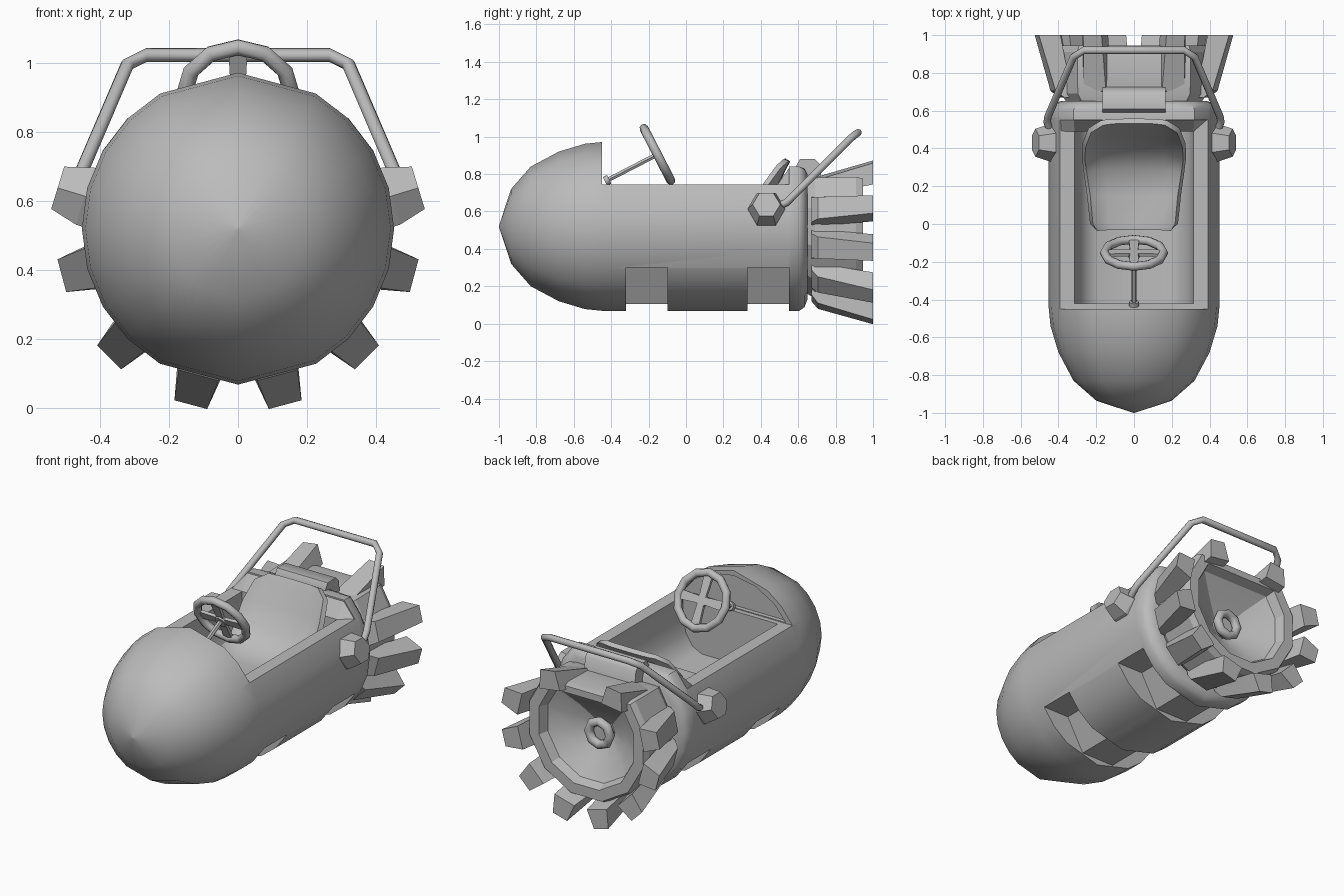
import bpy, bmesh
from math import sin, cos, radians, pi
from mathutils import Vector, Matrix

cube = bpy.data.objects.get("Cube")
if cube:
    bpy.data.objects.remove(cube)

AXIS_Z = 0.52
grey = bpy.data.materials.new("plain grey")
grey.use_nodes = True
grey.diffuse_color = (0.5, 0.5, 0.5, 1)
grey.node_tree.nodes["Principled BSDF"].inputs["Base Color"].default_value = (0.5, 0.5, 0.5, 1)


def finish(name, bm, smooth=None):
    """Turn a bmesh into a named object."""
    bmesh.ops.remove_doubles(bm, verts=bm.verts, dist=0.0005)
    bmesh.ops.recalc_face_normals(bm, faces=bm.faces)
    mesh = bpy.data.meshes.new(name)
    bm.to_mesh(mesh)
    bm.free()
    mesh.materials.append(grey)
    ob = bpy.data.objects.new(name, mesh)
    bpy.context.collection.objects.link(ob)
    if smooth:
        shade(ob, smooth)
    return ob


def select(ob):
    bpy.ops.object.select_all(action='DESELECT')
    ob.select_set(True)
    bpy.context.view_layer.objects.active = ob


def shade(ob, angle):
    select(ob)
    bpy.ops.object.shade_smooth_by_angle(angle=radians(angle))


def modify(ob, kind, **settings):
    select(ob)
    mod = ob.modifiers.new(kind.title(), kind)
    for key, value in settings.items():
        setattr(mod, key, value)
    bpy.ops.object.modifier_apply(modifier=mod.name)


def loft(name, rings, closed=True, caps=True, smooth=None):
    """Skin a list of equally long point rows."""
    bm = bmesh.new()
    rows = [[bm.verts.new(p) for p in ring] for ring in rings]
    n = len(rows[0])
    for a, b in zip(rows, rows[1:]):
        for i in range(n if closed else n - 1):
            j = (i + 1) % n
            bm.faces.new((a[i], a[j], b[j], b[i]))
    if caps:
        bm.faces.new(rows[0])
        bm.faces.new(rows[-1])
    return finish(name, bm, smooth)


def ring(y, r, top=2, angles=range(0, 360, 20), z=AXIS_Z):
    """Circle across the long axis, flattened above a height."""
    return [(r * sin(radians(a)), y, min(z + r * cos(radians(a)), top)) for a in angles]


def box(name, low, high):
    (a, b, c), (d, e, f) = low, high
    return loft(name, [[(a, y, c), (d, y, c), (d, y, f), (a, y, f)] for y in (b, e)])


def cut(ob, cutter):
    cutter.hide_render = True
    modify(ob, 'BOOLEAN', object=cutter, operation='DIFFERENCE', solver='EXACT')
    bpy.data.objects.remove(cutter)


def tube(name, points, r, sides=8):
    """Round bar along a path."""
    pts = [Vector(p) for p in points]
    rings = []
    for i, p in enumerate(pts):
        d = (pts[min(i + 1, len(pts) - 1)] - pts[max(i - 1, 0)]).normalized()
        u = d.cross(Vector((0, -0.7, 0.7))).normalized()
        v = d.cross(u)
        rings.append([p + r * (u * cos(t) + v * sin(t))
                      for t in (2 * pi * k / sides for k in range(sides))])
    return loft(name, rings, smooth=50)


def torus(name, centre, normal, major, minor, segs, sides=8):
    turn = Vector(normal).to_track_quat('Z', 'Y').to_matrix()
    rings = []
    for i in range(segs + 1):
        a = 2 * pi * i / segs
        rings.append([Vector(centre) + turn @ Vector((
            (major + minor * cos(t)) * cos(a), (major + minor * cos(t)) * sin(a), minor * sin(t)))
            for t in (2 * pi * k / sides for k in range(sides))])
    return loft(name, rings, caps=False, smooth=50)


# Hull: blunt nose and straight tube, facets wider at the crown and keel
facets = [a for a in range(0, 360, 15) if a not in (15, 165, 195, 345)]
profile = [(-1, 0.004), (-0.935, 0.2), (-0.83, 0.32), (-0.68, 0.4),
           (-0.54, 0.442), (-0.44, 0.452), (0.56, 0.452)]
hull = loft("hull", [ring(y, r, angles=facets) for y, r in profile])

# Cockpit opening, rounded tub and shallow hood recess
cut(hull, box("top_cutter", (-1, -0.45, 0.745), (1, 1, 2)))
half_tub = [(0.19, 0.43), (0.25, 0.46), (0.295, 0.53), (0.315, 0.63), (0.315, 0.8)]
tub = half_tub + [(-x, z) for x, z in reversed(half_tub)]
cut(hull, loft("tub_cutter", [[(x, y, z) for x, z in tub] for y in (-0.42, 0.54)]))
recess = loft("recess_cutter", [ring(y, 0.42) for y in (-0.475, -0.4)])
cut(recess, box("recess_floor", (-1, -1, -1), (1, 1, 0.75)))
cut(hull, recess)

# Wheel notches with slanted inner walls, and a raised belly between them
notch = [(0.11, -0.1), (0.11, 0.105), (0.22, 0.3), (0.6, 0.3), (0.6, -0.1)]
for y in (-0.32, 0.33):
    for s in (-1, 1):
        cut(hull, loft("notch_cutter", [[(s * x, w, z) for x, z in notch] for w in (y, y + 0.22)]))
    cut(hull, box("belly_cutter", (-0.5, y, -0.1), (0.5, y + 0.22, 0.105)))
shade(hull, 32)

# Collar behind the cockpit, with a sloping shoulder in front
collar = [(0.55, 0.452, 0.84), (0.605, 0.452, 0.84), (0.633, 0.432, 0.83), (0.65, 0.39, 0.8)]
loft("collar", [ring(y, r, top, facets) for y, r, top in collar], smooth=45)
arc = range(-75, 76, 15)
loft("shoulder", [ring(0.49, 0.446, 0.745, arc), ring(0.555, 0.45, 0.838, arc)], smooth=32)

# Tail drum: D-shaped, with a lip around a faceted hollow bowl
corners = (48, 75, 105, 135, 165, 195, 225, 255, 285, 312)
drum = [(0.63, 0.36, 0.77, 0.52), (0.69, 0.4, 0.78, 0.52), (0.91, 0.405, 0.785, 0.52),
        (0.945, 0.39, 0.775, 0.52), (0.945, 0.325, 0.735, 0.52), (0.89, 0.305, 0.715, 0.52),
        (0.82, 0.18, 0.62, 0.5), (0.77, 0.07, 0.54, 0.48)]
loft("tail_drum", [ring(y, r, top, corners, z) for y, r, top, z in drum], smooth=20)
torus("nozzle_ring", (0, 0.82, 0.48), (0, 1, 0), 0.07, 0.027, 8)
tube("nozzle_stem", [(0, 0.75, 0.48), (0, 0.805, 0.48)], 0.068)


def fin(name, angle, lift, offset):
    """Tapered tread block leaning out towards the rear."""
    turn = Matrix.Rotation(radians(angle), 3, 'Y')
    rows = []
    for y, inner, outer, wide, narrow in ((0.67, 0.36, 0.395, 0.08, 0.068),
                                          (0.705, 0.36, 0.44, 0.08, 0.06),
                                          (1.0, 0.415, 0.528, 0.068, 0.049)):
        section = ((-wide, inner), (wide, inner), (narrow, outer), (-narrow, outer))
        rows.append([turn @ Vector((x + offset, y, z + lift)) + Vector((0, 0, AXIS_Z))
                     for x, z in section])
    loft(name, rows, smooth=20)


for side, s in (("left", 1), ("right", -1)):
    for i, angle in enumerate((77, 105, 135, 165)):
        fin(f"fin_{side}_{i + 1}", s * angle, 0, 0)
    fin(f"fin_{side}_top", s * 8, -0.155, s * 0.17)

    # Hexagonal side pod, tilted upwards
    axis = Vector((s * 0.956, 0, 0.292))
    up = Vector((-s * 0.292, 0, 0.956))
    rings = []
    for dist, r in ((-0.03, 0.1), (0.03, 0.1), (0.112, 0.074)):
        rings.append([Vector((s * 0.415, 0.43, 0.605)) + axis * dist
                      + r * (Vector((0, 1, 0)) * cos(k * pi / 3) + up * sin(k * pi / 3))
                      for k in range(6)])
    loft(f"side_pod_{side}", rings)

# Roll bar
half = [(0.44, 0.48, 0.62), (0.46, 0.54, 0.65), (0.455, 0.57, 0.68),
        (0.32, 0.885, 0.995), (0.265, 0.92, 1.022)]
tube("roll_bar", half + [(-x, y, z) for x, y, z in reversed(half)], 0.02)

# Headrest block, rounded along its top edges
pad = [(0.585, 0.74), (0.59, 0.845), (0.61, 0.88), (0.69, 0.88), (0.715, 0.855), (0.73, 0.74)]
loft("headrest", [[(x, y, z) for y, z in pad] for x in (-0.168, 0.168)], smooth=50)

# Bucket seat: dished rows swept from cushion to backrest
rows = []
for y, z, half_width, lift in ((-0.03, 0.51, 0.2, 0.01), (0.0, 0.51, 0.225, 0.04),
                               (0.15, 0.49, 0.24, 0.06), (0.3, 0.515, 0.258, 0.07),
                               (0.4, 0.6, 0.268, 0.07), (0.475, 0.73, 0.265, 0.06),
                               (0.525, 0.84, 0.235, 0.03), (0.545, 0.875, 0.17, 0.01)):
    back = min(max((y - 0.2) / 0.25, 0), 1)
    rows.append([(t * half_width, y - back * lift * t ** 4, z + (1 - back) * lift * t ** 4)
                 for t in (-1, -0.88, -0.6, 0, 0.6, 0.88, 1)])
seat = loft("seat", rows, closed=False, caps=False)
modify(seat, 'SOLIDIFY', thickness=0.03, offset=0)
shade(seat, 45)

# Steering wheel, spokes and column
centre = Vector((0, -0.153, 0.905))
normal = Vector((0, -0.889, -0.458))
down = Vector((0, 0.458, -0.889))
torus("steering_wheel", centre, normal, 0.157, 0.024, 12)
tube("steering_column", [centre, centre + normal * 0.31], 0.014, 6)
tube("column_base", [centre + normal * 0.29, centre + normal * 0.315], 0.026)
tube("wheel_hub", [centre - normal * 0.005, centre + normal * 0.02], 0.035)
for name, d in (("up", -down), ("down", down), ("left", Vector((1, 0, 0))), ("right", Vector((-1, 0, 0)))):
    w = d.cross(normal)
    loft(f"wheel_spoke_{name}", [
        [centre + d * r + w * a * k + normal * b for a, b in
         ((-1, -0.008), (1, -0.008), (1, 0.01), (-1, 0.01))]
        for r, k in ((0.0, 0.02), (0.155, 0.028))])
